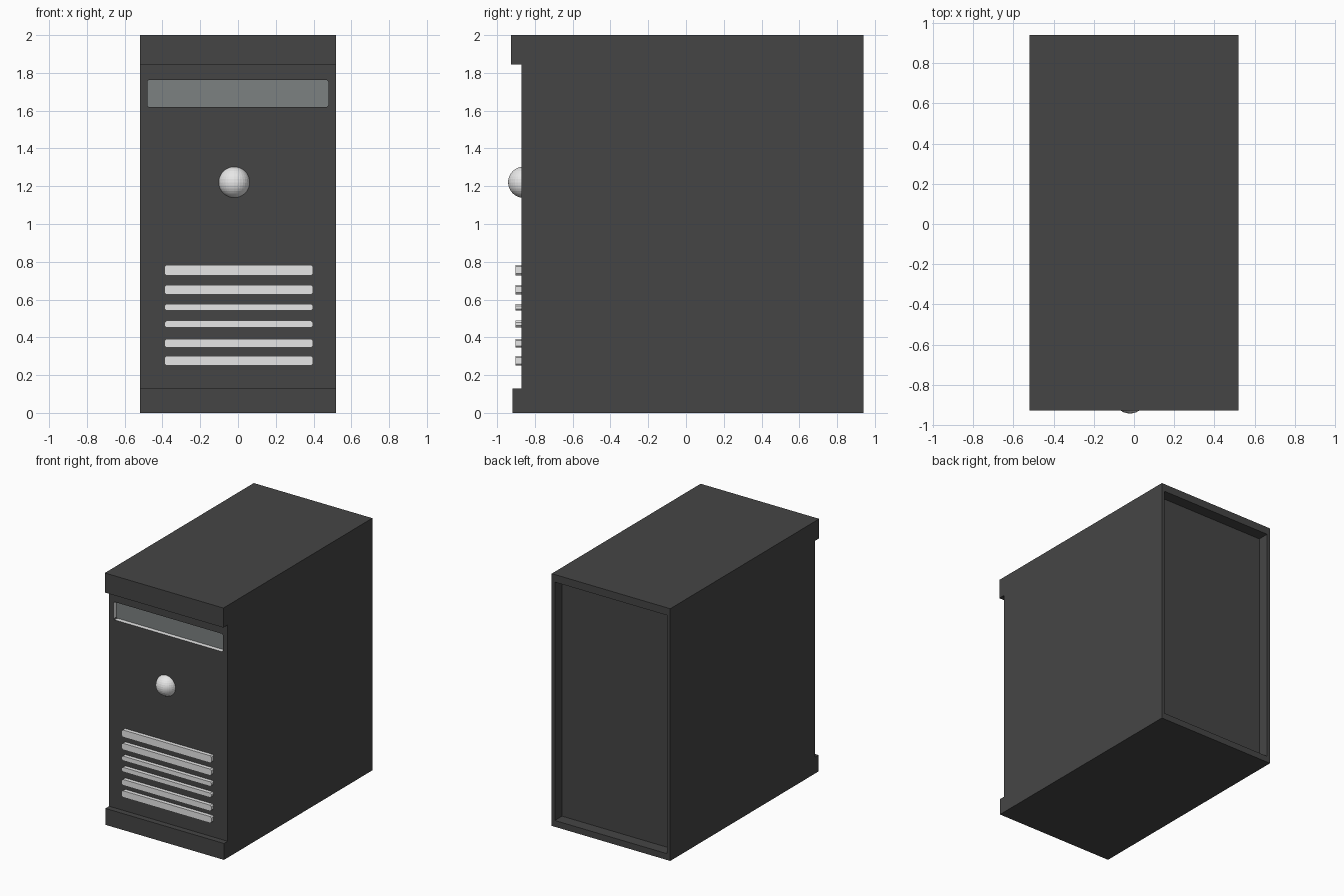
import bpy, bmesh
from mathutils import Matrix, Vector

if "Cube" in bpy.data.objects:
    bpy.data.objects.remove(bpy.data.objects["Cube"])


def material(name, rgb):
    m = bpy.data.materials.new(name)
    m.diffuse_color = (*rgb, 1)
    m.use_nodes = True
    m.node_tree.nodes["Principled BSDF"].inputs["Base Color"].default_value = m.diffuse_color
    return m


CHARCOAL = material("charcoal", (0.06, 0.06, 0.06))
LIGHT = material("light_grey", (0.8, 0.8, 0.8))
SLATE = material("slate_grey", (0.2, 0.22, 0.22))


def finish(name, bm, mats):
    bmesh.ops.recalc_face_normals(bm, faces=bm.faces[:])
    mesh = bpy.data.meshes.new(name)
    bm.to_mesh(mesh)
    bm.free()
    for m in mats:
        mesh.materials.append(m)
    ob = bpy.data.objects.new(name, mesh)
    bpy.context.collection.objects.link(ob)
    return ob


def box_face(face, x0, x1, z0, z1, y):
    """Move the corners of a quad facing along y to a given rectangle."""
    c = face.calc_center_median()
    for v in face.verts:
        v.co = (x0 if v.co.x < c.x else x1, y, z0 if v.co.z < c.z else z1)


def recess(bm, face, x0, x1, z0, z1, depth):
    """Sink a rectangular pocket into a face; returns the pocket walls."""
    y = face.calc_center_median().y
    bmesh.ops.inset_individual(bm, faces=[face], thickness=0.01)
    box_face(face, x0, x1, z0, z1, y)
    walls = bmesh.ops.inset_individual(bm, faces=[face], thickness=0.01)["faces"]
    box_face(face, x0, x1, z0, z1, y + depth)
    return walls


def y_edges(edges):
    return [e for e in edges
            if abs((e.verts[0].co - e.verts[1].co).normalized().y) > 0.99]


# Case: side profile with top and bottom lips, extruded across the width
W, FRONT, BACK = 0.52, -0.872, 0.94
profile = [(-0.918, 0), (BACK, 0), (BACK, 2), (-0.926, 2),
           (-0.926, 1.845), (FRONT, 1.845), (FRONT, 0.13), (-0.918, 0.13)]
bm = bmesh.new()
side = bm.faces.new([bm.verts.new((-W, y, z)) for y, z in profile])
ext = bmesh.ops.extrude_face_region(bm, geom=[side])["geom"]
bmesh.ops.translate(bm, vec=(2 * W, 0, 0),
                    verts=[g for g in ext if isinstance(g, bmesh.types.BMVert)])
bmesh.ops.recalc_face_normals(bm, faces=bm.faces[:])
front = next(f for f in bm.faces if abs(f.calc_center_median().y - FRONT) < 1e-4)
back = next(f for f in bm.faces if abs(f.calc_center_median().y - BACK) < 1e-4)

# Sunken back panel
recess(bm, back, -W + 0.027, W - 0.027, 0.05, 1.94, -0.09)

# Drive slot with light walls and a slate floor
walls = recess(bm, front, -0.48, 0.478, 1.62, 1.762, 0.035)
for f in walls:
    f.material_index = 1
front.material_index = 2
corners = y_edges({e for f in walls for e in f.edges})
bmesh.ops.bevel(bm, geom=corners, offset=0.008, segments=1, affect='EDGES')
finish("computer_case", bm, [CHARCOAL, LIGHT, SLATE])

# Front vent bars with chamfered ends
bars = [(0.727, 0.784), (0.627, 0.678), (0.541, 0.577),
        (0.452, 0.488), (0.345, 0.392), (0.25, 0.302)]
for i, (z0, z1) in enumerate(bars):
    bm = bmesh.new()
    bmesh.ops.create_cube(bm, size=1, matrix=(
        Matrix.Translation((0.004, -0.881, (z0 + z1) / 2))
        @ Matrix.Diagonal(Vector((0.786, 0.042, z1 - z0, 1)))))
    bmesh.ops.bevel(bm, geom=y_edges(bm.edges), offset=0.01, segments=1,
                    affect='EDGES')
    finish(f"vent_bar_{i + 1}", bm, [LIGHT])

# Round power button, half buried in the front
bm = bmesh.new()
bmesh.ops.create_uvsphere(bm, u_segments=32, v_segments=16, radius=0.083,
                          matrix=Matrix.Translation((-0.02, -0.859, 1.221)))
finish("power_button", bm, [LIGHT])
